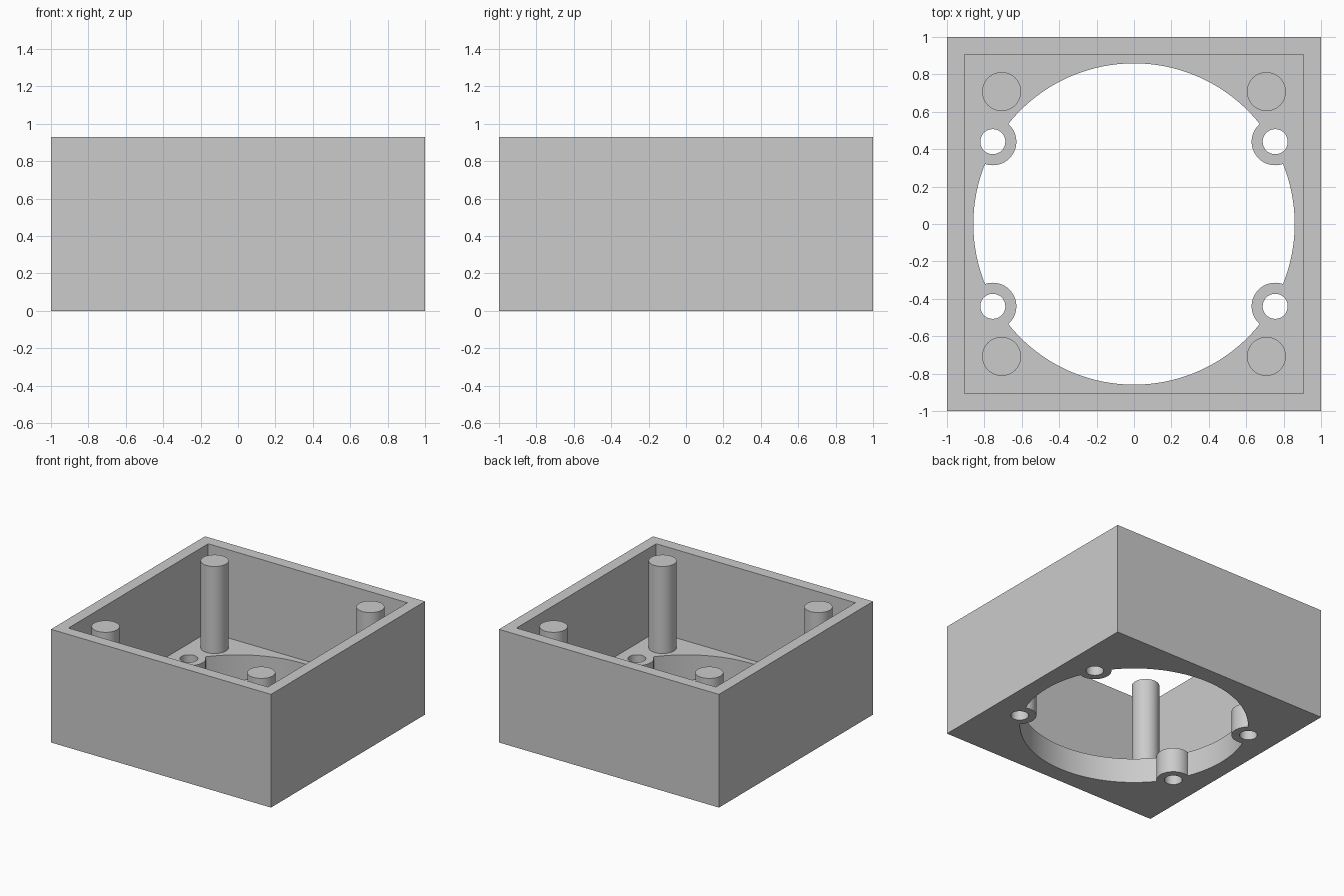
import bpy

if "Cube" in bpy.data.objects:
    bpy.data.objects.remove(bpy.data.objects["Cube"])

HEIGHT = 0.93       # overall box height
FLOOR = 0.205       # floor thickness
INNER = 0.906       # half width of the cavity
CORNERS = [(sx, sy) for sx in (-1, 1) for sy in (-1, 1)]

grey = bpy.data.materials.new("plain grey")
grey.diffuse_color = (0.6, 0.6, 0.6, 1)
grey.use_nodes = True
grey.node_tree.nodes["Principled BSDF"].inputs["Base Color"].default_value = grey.diffuse_color


def block(name, half, z0, z1):
    bpy.ops.mesh.primitive_cube_add(size=1, location=(0, 0, (z0 + z1) / 2))
    ob = bpy.context.object
    ob.name = name
    ob.scale = (2 * half, 2 * half, z1 - z0)
    bpy.ops.object.transform_apply(location=True, rotation=True, scale=True)
    return ob


def cylinder(name, x, y, r, z0, z1, sides=64):
    bpy.ops.mesh.primitive_cylinder_add(
        vertices=sides, radius=r, depth=z1 - z0, location=(x, y, (z0 + z1) / 2))
    ob = bpy.context.object
    ob.name = name
    return ob


def subtract(target, cutter):
    cutter.hide_render = True
    mod = target.modifiers.new("cut", 'BOOLEAN')
    mod.operation = 'DIFFERENCE'
    mod.solver = 'EXACT'
    mod.object = cutter
    bpy.context.view_layer.objects.active = target
    bpy.ops.object.modifier_apply(modifier=mod.name)
    bpy.data.objects.remove(cutter, do_unlink=True)


def finish(ob):
    ob.data.materials.clear()
    ob.data.materials.append(grey)
    bpy.ops.object.select_all(action='DESELECT')
    ob.select_set(True)
    bpy.context.view_layer.objects.active = ob
    bpy.ops.object.shade_smooth_by_angle()


# Open box with a thick floor
box = block("box", 1.0, 0, HEIGHT)
subtract(box, block("cavity", INNER, FLOOR, HEIGHT + 0.2))

# Large round opening that leaves four screw bosses standing
opening = cylinder("opening", 0, 0, 0.859, -0.2, FLOOR + 0.2, 128)
for sx, sy in CORNERS:
    subtract(opening, cylinder("boss", sx * 0.755, sy * 0.44, 0.126, -0.4, FLOOR + 0.4))
subtract(box, opening)

# Screw holes through the bosses
for sx, sy in CORNERS:
    subtract(box, cylinder("screw_hole", sx * 0.755, sy * 0.44, 0.067, -0.2, FLOOR + 0.2, 48))
finish(box)

# Corner posts rising from the floor
for sx, sy in CORNERS:
    finish(cylinder("corner_post", sx * 0.708, sy * 0.708, 0.104, FLOOR - 0.02, 0.92))
